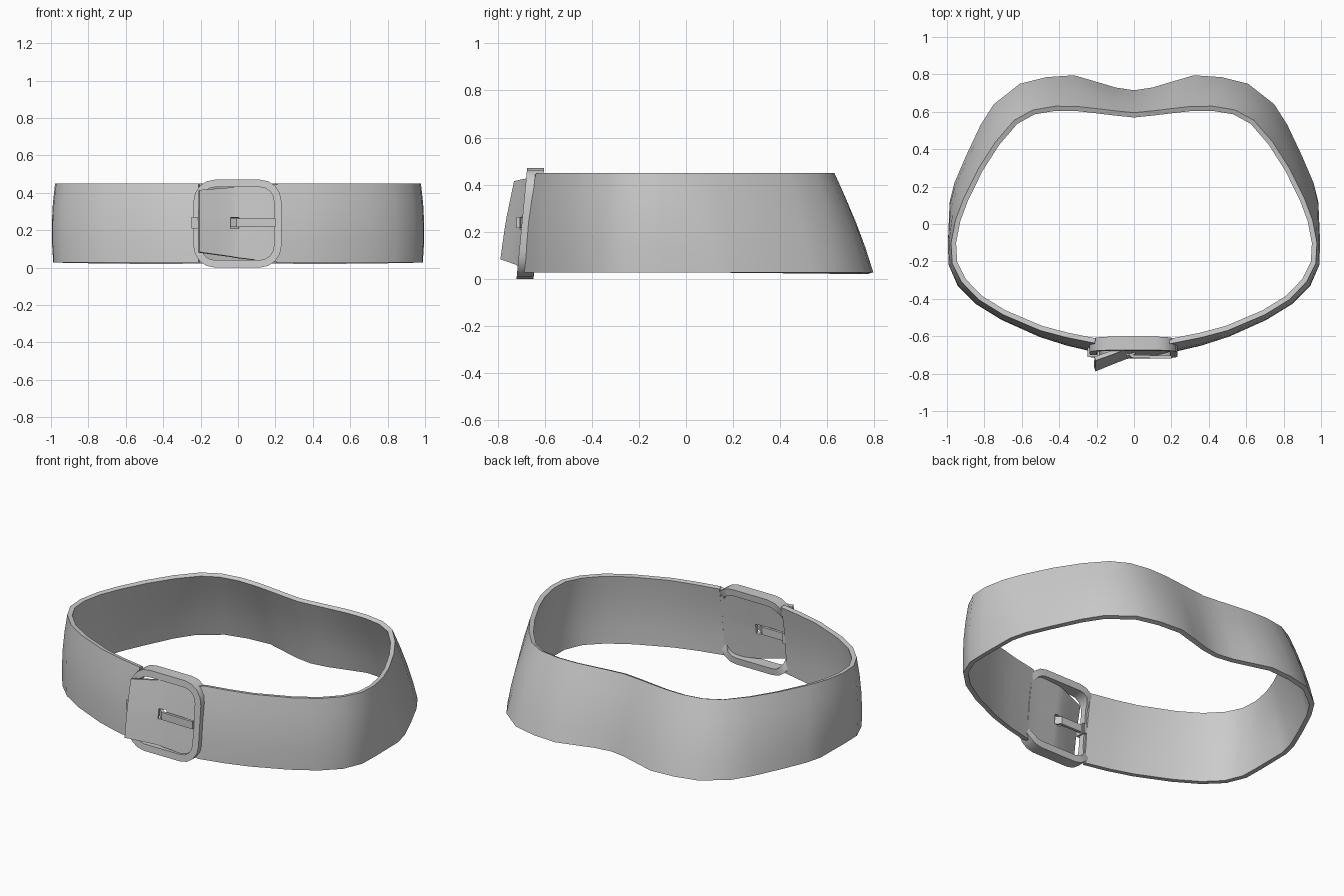
import bpy, bmesh, math

if "Cube" in bpy.data.objects:
    bpy.data.objects.remove(bpy.data.objects["Cube"])

def finish(name, verts, faces, thickness=0, offset=-1, angle=40, outward=False):
    me = bpy.data.meshes.new(name)
    me.from_pydata(verts, [], faces)
    ob = bpy.data.objects.new(name, me)
    bpy.context.collection.objects.link(ob)
    if outward:
        bm = bmesh.new()
        bm.from_mesh(me)
        bmesh.ops.recalc_face_normals(bm, faces=bm.faces)
        bm.to_mesh(me)
        bm.free()
    if thickness:
        m = ob.modifiers.new("Thickness", 'SOLIDIFY')
        m.thickness, m.offset, m.use_even_offset = thickness, offset, True
    bpy.ops.object.select_all(action='DESELECT')
    ob.select_set(True)
    bpy.context.view_layer.objects.active = ob
    if thickness:
        bpy.ops.object.modifier_apply(modifier="Thickness")
    bpy.ops.object.shade_smooth_by_angle(angle=math.radians(angle))
    return ob

def grid_faces(cols, rows, skip=()):
    return [(i*rows+j, i*rows+j+1, (i+1)*rows+j+1, (i+1)*rows+j)
            for i in range(cols-1) for j in range(rows-1) if (i, j) not in skip]

# belt band: half outline from back centre to buckle (bottom x, y, top x, y)
half = [(0, .715, 0, .595), (.10, .73, .10, .605), (.20, .76, .20, .617),
        (.32, .795, .30, .628), (.47, .785, .42, .63), (.61, .75, .54, .61),
        (.75, .64, .64, .555), (.82, .53, .74, .44), (.90, .36, .83, .30),
        (.96, .22, .91, .14), (.985, .12, .955, .02), (.988, -.10, .978, -.10),
        (.985, -.22, .972, -.21), (.937, -.335, .922, -.31), (.84, -.43, .83, -.405),
        (.70, -.515, .70, -.485), (.50, -.605, .50, -.57), (.36, -.65, .36, -.607),
        (.21, -.685, .21, -.637)]
path = [(-a, b, -c, d) for a, b, c, d in reversed(half[1:])] + half
ROWS = 5
verts = []
for a, b, c, d in path:
    length = math.hypot(a, b)
    for j in range(ROWS):
        t = j / (ROWS - 1)
        k = 1 + .05 * t * (1 - t) / length
        verts.append(((a + (c - a) * t) * k, (b + (d - b) * t) * k, .028 + .422 * t))
finish("belt_band", verts, grid_faces(len(path), ROWS), .027)

# loose strap end, passing through the buckle, with prong hole
# columns: x, y at bottom, y at top, z bottom, z top
cols = [(.21, -.685, -.637, .03, .445), (.12, -.702, -.652, .038, .436),
        (.005, -.712, -.66, .052, .432), (-.04, -.722, -.669, .06, .428),
        (-.12, -.753, -.70, .071, .422), (-.205, -.788, -.73, .083, .415)]
verts = []
for x, yb, yt, zb, zt in cols:
    for z in (zb, .21, .268, zt):
        t = (z - zb) / (zt - zb)
        verts.append((x, yb + (yt - yb) * t - .02 * t * (1 - t), z))
# columns run toward -x, so faces already look forward
finish("strap_end", verts, [f for f in grid_faces(len(cols), 4, {(2, 1)})], .022)

# buckle frame: rounded ring, tilted, deeper along top and bottom rails
def rounded(hx, hz, r, n=5):
    pts = []
    for q in range(4):
        sx, sz = ((1, 1), (-1, 1), (-1, -1), (1, -1))[q]
        for i in range(n):
            a = math.pi / 2 * (q + i / (n - 1))
            pts.append((sx * (hx - r) + r * math.cos(a), sz * (hz - r) + r * math.sin(a)))
    return pts

outer, inner = rounded(.235, .235, .115), rounded(.195, .195, .075)
verts = []
for o, i in zip(outer, inner):
    depth = .038 + .034 * min(1, max(0, (abs(o[1]) - .12) / .085))
    for (x, z), d in ((o, 0), (i, 0), (i, depth), (o, depth)):
        verts.append((x - .003, -.697 + .096 * z + d, z + .235))
n = len(outer)
faces = [(k*4+j, k*4+(j+1) % 4, ((k+1) % n)*4+(j+1) % 4, ((k+1) % n)*4+j)
         for k in range(n) for j in range(4)]
finish("buckle_frame", verts, faces, outward=True)

# prong bar, threaded through the hole, and its loop on the left rail
def ribbon(name, pts, z0, z1, thick):
    finish(name, [(x, y, z) for x, y in pts for z in (z0, z1)],
           grid_faces(len(pts), 2), thick, 0, 30)

ribbon("buckle_prong", [(-.19, -.672), (-.045, -.672), (-.005, -.708), (.20, -.712)],
       .216, .262, .016)
ribbon("prong_loop", [(-.19, -.655), (-.242, -.655), (-.242, -.705), (-.19, -.705),
                      (-.19, -.655)], .208, .27, .012)
